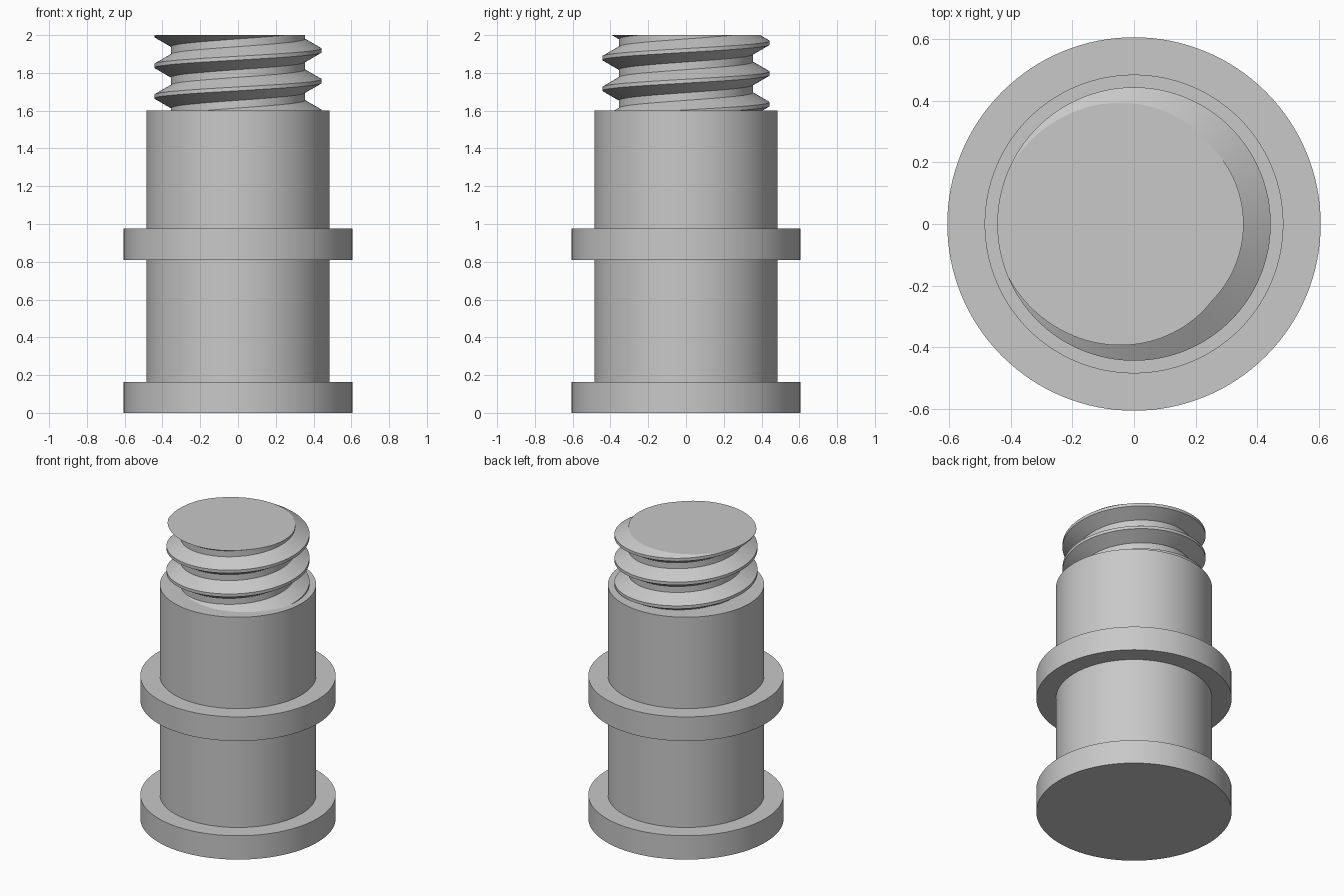
import bpy, bmesh
from math import cos, sin, pi

cube = bpy.data.objects.get("Cube")
if cube:
    bpy.data.objects.remove(cube, do_unlink=True)

SEGMENTS = 128
PITCH = 0.1625
CREST, ROOT = 0.443, 0.355
BODY_TOP, TOP = 1.6, 2.0

grey = bpy.data.materials.new("plain grey")
colour = (0.58, 0.58, 0.58, 1)
grey.diffuse_color = colour
grey.use_nodes = True
grey.node_tree.nodes["Principled BSDF"].inputs["Base Color"].default_value = colour


def finish(bm, name):
    """Turn a bmesh into a smooth-shaded object with crisp edges."""
    bmesh.ops.recalc_face_normals(bm, faces=bm.faces)
    mesh = bpy.data.meshes.new(name)
    bm.to_mesh(mesh)
    bm.free()
    mesh.materials.append(grey)
    obj = bpy.data.objects.new(name, mesh)
    bpy.context.collection.objects.link(obj)
    bpy.ops.object.select_all(action='DESELECT')
    obj.select_set(True)
    bpy.context.view_layer.objects.active = obj
    bpy.ops.object.shade_smooth_by_angle(angle=pi / 6)
    return obj


def skin(bm, columns, closed):
    """Join neighbouring columns of vertices with quads."""
    following = columns[1:] + (columns[:1] if closed else [])
    for a, b in zip(columns, following):
        for j in range(len(a) - 1):
            bm.faces.new((a[j], b[j], b[j + 1], a[j + 1]))


def ring_point(bm, radius, step, z):
    angle = 2 * pi * step / SEGMENTS
    return bm.verts.new((radius * cos(angle), radius * sin(angle), z))


# Barrel with base flange and middle collar, turned from one profile
BARREL, FLANGE = 0.484, 0.605
profile = [(FLANGE, 0), (FLANGE, 0.163), (BARREL, 0.163), (BARREL, 0.81),
           (FLANGE, 0.81), (FLANGE, 0.975), (BARREL, 0.975), (BARREL, BODY_TOP)]
bm = bmesh.new()
rings = [[ring_point(bm, r, i, z) for r, z in profile] for i in range(SEGMENTS)]
skin(bm, rings, True)
bm.faces.new([ring[0] for ring in rings])
bm.faces.new([ring[-1] for ring in rings])
finish(bm, "flanged_barrel")

# Threaded neck: a helical sweep of the tooth profile, trimmed top and bottom
tooth = [(CREST, -1 / 16), (CREST, 1 / 16), (ROOT, 3 / 8), (ROOT, 5 / 8), (CREST, 15 / 16)]
bm = bmesh.new()
start = TOP - 4.5 * PITCH
columns = [[ring_point(bm, r, i, start + PITCH * (i / SEGMENTS + t)) for r, t in tooth]
           for i in range(SEGMENTS * 6 + 1)]
skin(bm, columns, False)
bmesh.ops.remove_doubles(bm, verts=bm.verts, dist=1e-5)
for height, direction in ((TOP, 1), (BODY_TOP - 0.005, -1)):
    cut = bmesh.ops.bisect_plane(
        bm, geom=bm.verts[:] + bm.edges[:] + bm.faces[:], dist=1e-6,
        plane_co=(0, 0, height), plane_no=(0, 0, direction), clear_outer=True)
    rim = [e for e in cut["geom_cut"] if isinstance(e, bmesh.types.BMEdge)]
    bmesh.ops.edgeloop_fill(bm, edges=rim)
finish(bm, "threaded_neck")
